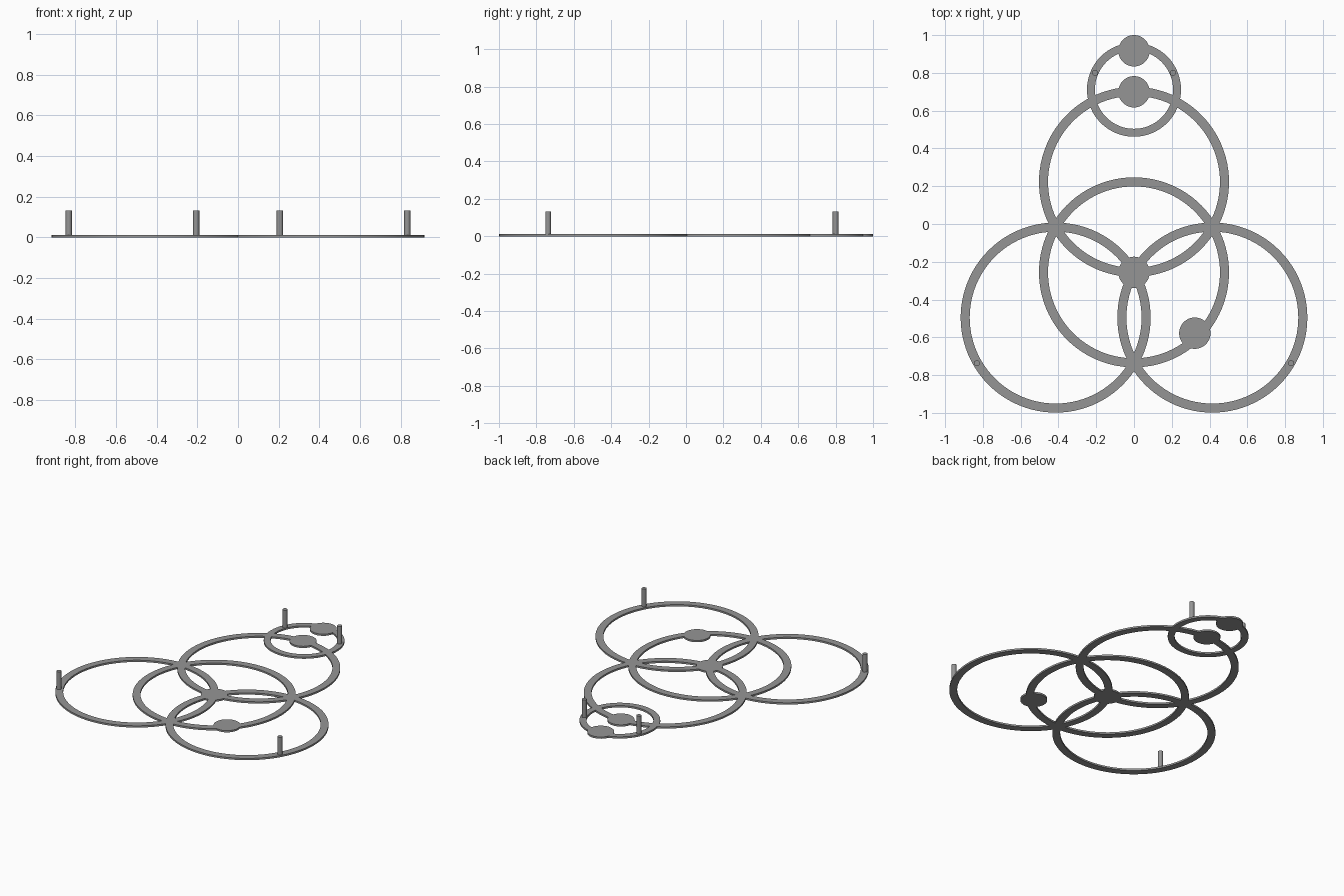
import bpy, bmesh, math

if "Cube" in bpy.data.objects:
    bpy.data.objects.remove(bpy.data.objects["Cube"])

T = 0.012                     # plate thickness
R = 0.479                     # centreline radius of the large rings
CY = -0.256                   # y of the central ring

grey = bpy.data.materials.new("dark_grey")
grey.diffuse_color = (0.3, 0.3, 0.3, 1)
grey.use_nodes = True
grey.node_tree.nodes["Principled BSDF"].inputs["Base Color"].default_value = grey.diffuse_color


def finish(name, bm):
    bmesh.ops.recalc_face_normals(bm, faces=bm.faces)
    mesh = bpy.data.meshes.new(name)
    bm.to_mesh(mesh)
    bm.free()
    mesh.materials.append(grey)
    ob = bpy.data.objects.new(name, mesh)
    bpy.context.collection.objects.link(ob)
    for o in bpy.context.selected_objects:
        o.select_set(False)
    ob.select_set(True)
    bpy.context.view_layer.objects.active = ob
    bpy.ops.object.shade_smooth_by_angle(angle=math.radians(30))
    return ob


def ring(name, x, y, radius, width, n=96):
    """Flat ring with a rectangular section."""
    bm = bmesh.new()
    section = [(-width / 2, 0), (width / 2, 0), (width / 2, T), (-width / 2, T)]
    loops = []
    for i in range(n):
        a = 2 * math.pi * i / n
        loops.append([bm.verts.new((x + (radius + dr) * math.cos(a),
                                    y + (radius + dr) * math.sin(a), z))
                      for dr, z in section])
    for i in range(n):
        p, q = loops[i], loops[(i + 1) % n]
        for k in range(4):
            m = (k + 1) % 4
            bm.faces.new((p[k], p[m], q[m], q[k]))
    return finish(name, bm)


def cylinder(name, x, y, radius, height, n):
    bm = bmesh.new()
    bmesh.ops.create_cone(bm, cap_ends=True, segments=n, radius1=radius,
                          radius2=radius, depth=height)
    bmesh.ops.translate(bm, verts=bm.verts, vec=(x, y, height / 2))
    return finish(name, bm)


# Central ring and three rings that pass through its centre
ring("central_ring", 0, CY, R, 0.048)
for name, deg in (("upper_ring", 90), ("left_ring", 210), ("right_ring", 330)):
    a = math.radians(deg)
    ring(name, R * math.cos(a), CY + R * math.sin(a), R, 0.048)

# Small ring at the top
ring("small_ring", 0, 0.711, 0.228, 0.042, 64)

# Round discs
for name, x, y in (("top_disc", 0, 0.917), ("upper_disc", 0, 0.7),
                   ("centre_disc", 0, -0.256), ("side_disc", 0.322, -0.578)):
    cylinder(name, x, y, 0.083, T, 48)

# Upright pins, mirrored left and right
for side, s in (("left", -1), ("right", 1)):
    cylinder("lower_pin_" + side, s * 0.832, -0.737, 0.0155, 0.132, 24)
    cylinder("upper_pin_" + side, s * 0.206, 0.8, 0.0155, 0.132, 24)
